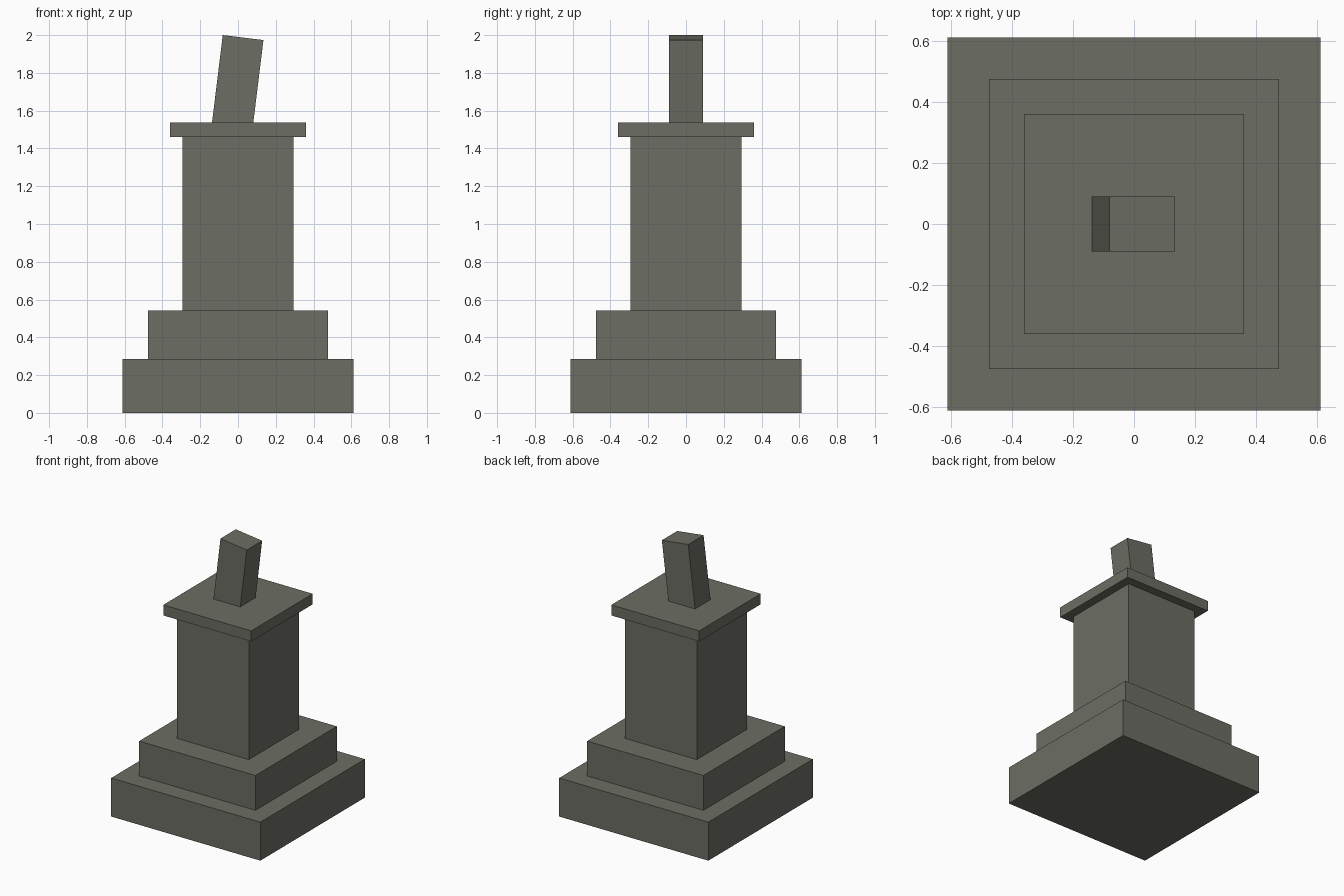
import bpy
import math
from mathutils import Matrix, Vector

cube = bpy.data.objects.get("Cube")
if cube:
    bpy.data.objects.remove(cube, do_unlink=True)

# Single weathered stone colour
stone = bpy.data.materials.new("grey_stone")
stone.use_nodes = True
colour = (0.15, 0.153, 0.125, 1)
stone.diffuse_color = colour
stone.node_tree.nodes["Principled BSDF"].inputs["Base Color"].default_value = colour


def block(name, size, centre, tilt=0.0):
    """Flat-shaded box, optionally leaning towards +x."""
    bpy.ops.mesh.primitive_cube_add(size=1)
    ob = bpy.context.object
    ob.name = ob.data.name = name
    ob.data.transform(Matrix.Diagonal((*size, 1)))
    ob.location = centre
    ob.rotation_euler.y = tilt
    ob.data.materials.append(stone)
    return ob


# Square tiers: name, width, bottom, top
tiers = [
    ("lower_plinth", 1.222, 0, 0.285),
    ("upper_plinth", 0.952, 0.285, 0.543),
    ("pillar", 0.59, 0.543, 1.46),
    ("cap_slab", 0.72, 1.46, 1.538),
]
for name, width, bottom, top in tiers:
    block(name, (width, width, top - bottom), (0, 0, (bottom + top) / 2))

# Leaning stub, its foot sunk into the cap slab
lean = math.radians(7)
length = 0.5
axis = Vector((math.sin(lean), 0, math.cos(lean)))
top_centre = Vector((0.027, 0, 1.987))
block("leaning_stub", (0.217, 0.18, length), top_centre - axis * length / 2, lean)
